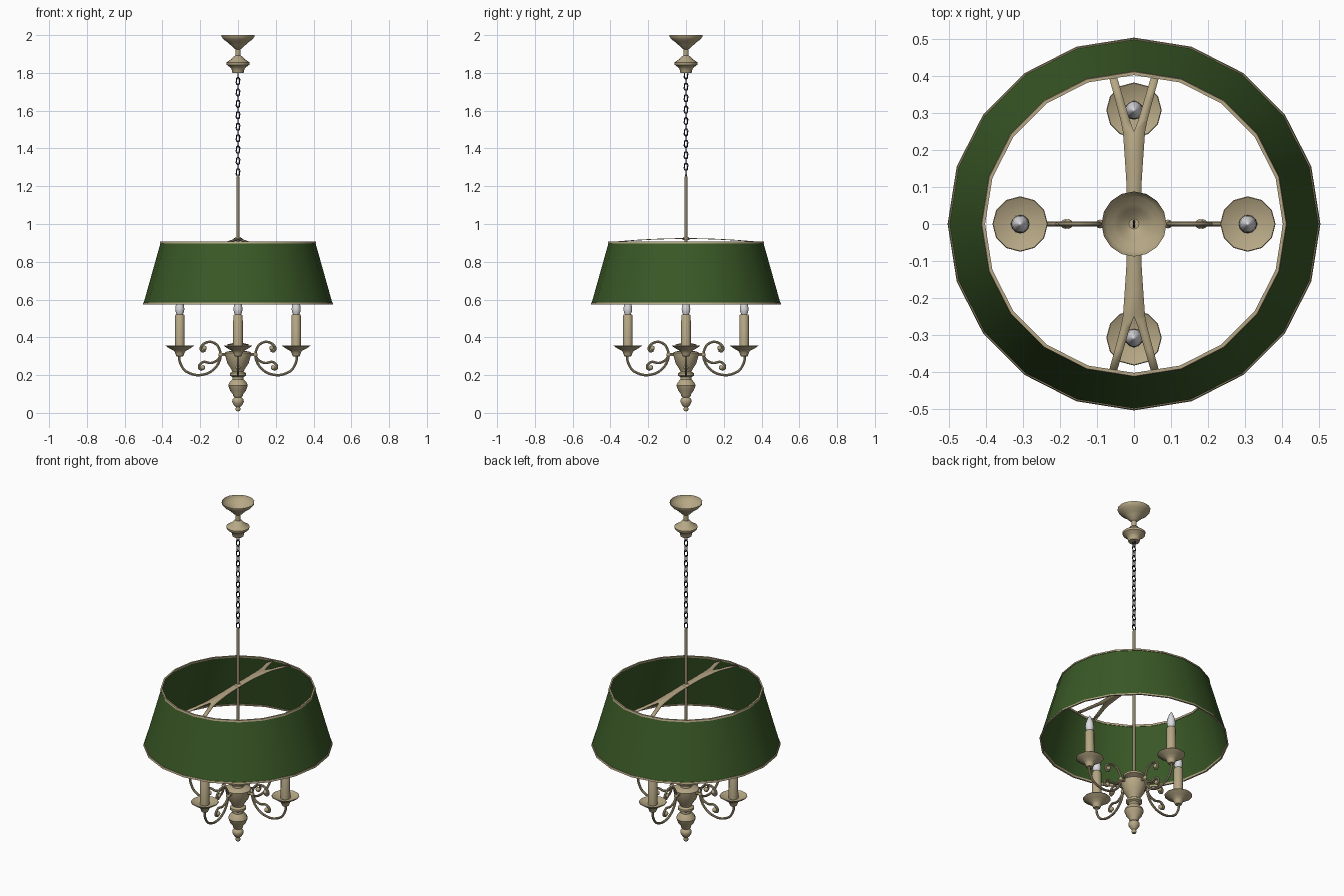
import bpy, bmesh, math
from mathutils import Vector, Matrix

if "Cube" in bpy.data.objects:
    bpy.data.objects.remove(bpy.data.objects["Cube"])


def material(name, rgb):
    m = bpy.data.materials.new(name)
    m.diffuse_color = (*rgb, 1)
    m.use_nodes = True
    m.node_tree.nodes["Principled BSDF"].inputs["Base Color"].default_value = m.diffuse_color
    return m


BRASS = material("antique_brass", (0.47, 0.39, 0.235))
GREEN = material("green_fabric", (0.042, 0.1, 0.02))
GLASS = material("bulb_glass", (0.72, 0.72, 0.75))
DARK = material("dark_iron", (0.02, 0.02, 0.03))


def finish(name, bm, mat, angle=40):
    me = bpy.data.meshes.new(name)
    bmesh.ops.remove_doubles(bm, verts=bm.verts, dist=1e-5)
    bm.to_mesh(me)
    bm.free()
    me.materials.append(mat)
    ob = bpy.data.objects.new(name, me)
    bpy.context.collection.objects.link(ob)
    bpy.ops.object.select_all(action='DESELECT')
    ob.select_set(True)
    bpy.context.view_layer.objects.active = ob
    bpy.ops.object.shade_smooth_by_angle(angle=math.radians(angle))
    return ob


def lathe(name, profile, sides, mat, loc=(0, 0, 0), closed=False):
    """Turn (radius, z) points, listed bottom to top on the outside."""
    bm = bmesh.new()
    rings = []
    for r, z in profile:
        rings.append([bm.verts.new((loc[0] + r * math.cos(2 * math.pi * j / sides),
                                    loc[1] + r * math.sin(2 * math.pi * j / sides),
                                    loc[2] + z)) for j in range(sides)])
    pairs = list(zip(rings, rings[1:]))
    if closed:
        pairs.append((rings[-1], rings[0]))
    for a, b in pairs:
        for j in range(sides):
            k = (j + 1) % sides
            bm.faces.new((a[j], a[k], b[k], b[j]))
    return finish(name, bm, mat)


def smooth_path(pts, steps=5):
    """Catmull-Rom through the points."""
    p = [Vector(v) for v in pts]
    p = [2 * p[0] - p[1]] + p + [2 * p[-1] - p[-2]]
    out = []
    for i in range(1, len(p) - 2):
        a, b, c, d = p[i - 1:i + 3]
        for s in range(steps):
            t = s / steps
            out.append(0.5 * (2 * b + (c - a) * t + (2 * a - 5 * b + 4 * c - d) * t * t
                              + (3 * b - a - 3 * c + d) * t ** 3))
    return out + [p[-2]]


def tube(bm, path, normal, radius, sides=8, closed=False):
    """Sweep a round section along a path lying in a plane with the given normal."""
    n, rings = len(path), []
    for i, p in enumerate(path):
        if closed:
            t = path[(i + 1) % n] - path[i - 1]
        else:
            t = path[min(i + 1, n - 1)] - path[max(i - 1, 0)]
        side = normal.cross(t.normalized())
        rings.append([bm.verts.new(p + radius * (math.cos(a) * side + math.sin(a) * normal))
                      for a in (2 * math.pi * j / sides for j in range(sides))])
    for i in range(n if closed else n - 1):
        a, b = rings[i], rings[(i + 1) % n]
        for j in range(sides):
            k = (j + 1) % sides
            bm.faces.new((a[j], a[k], b[k], b[j]))
    if not closed:
        bm.faces.new(rings[0][::-1])
        bm.faces.new(rings[-1])


# Ceiling canopy (open bowl) and the turned knob below it
lathe("ceiling_canopy", [(0.03, 1.8), (0.034, 1.82), (0.042, 1.83), (0.06, 1.843), (0.062, 1.855),
                         (0.035, 1.873), (0.022, 1.888), (0.013, 1.892), (0.013, 1.925),
                         (0.024, 1.932), (0.04, 1.948), (0.055, 1.962), (0.075, 1.976),
                         (0.086, 1.99), (0.088, 2.0)], 16, BRASS)
lathe("canopy_base", [(0, 1.8), (0.03, 1.8)][::-1][::-1], 16, BRASS)

# Chain of alternating oval links
bm = bmesh.new()
LINKS, LOW, HIGH = 18, 1.258, 1.802
pitch = (HIGH - LOW) / LINKS
for i in range(LINKS):
    z = LOW + pitch * (i + 0.5)
    u, nrm = (Vector((1, 0, 0)), Vector((0, 1, 0)))
    if i % 2:
        u, nrm = nrm, u
    path = []
    for k in range(12):
        a = 2 * math.pi * k / 12
        path.append(Vector((0, 0, z + 0.01 * math.sin(a) + (0.009 if k < 6 else -0.009)))
                    + u * 0.0095 * math.cos(a))
    tube(bm, path, nrm, 0.0028, 6, True)
bmesh.ops.recalc_face_normals(bm, faces=bm.faces)
finish("chain", bm, DARK)

# Central rod
lathe("center_rod", [(0, 0.3), (0.007, 0.3), (0.007, 1.25), (0.004, 1.262), (0, 1.262)], 10, BRASS)

# Lamp shade: 20-sided shell with rim bands
R0, R1, Z0, Z1, T = 0.5, 0.41, 0.58, 0.9, 0.003
lathe("lamp_shade", [(R0, Z0), (R1, Z1), (R1 - T, Z1), (R0 - T, Z0)], 20, GREEN, closed=True)
for name, r, z, d in (("shade_bottom_rim", R0, 0.574, 0.0025), ("shade_top_rim", R1, 0.897, 0.0025)):
    lathe(name, [(r + 0.003 + d / 2, z), (r + 0.003 - d / 2, z + 0.01),
                 (r - 0.006 - d / 2, z + 0.01), (r - 0.006 + d / 2, z)], 20, BRASS, closed=True)

# Arched shade support bar, forked at both ends
bm = bmesh.new()


def bar_point(x, y):
    return bm.verts.new((x, y, 0.904 + 0.021 * (1 - (y / 0.405) ** 2)))


for s in (1, -1):
    ys = [(0, 0.02), (0.06, 0.02), (0.12, 0.021), (0.18, 0.025), (0.25, 0.03)]
    for (ya, wa), (yb, wb) in zip(ys, ys[1:]):
        for m in (1, -1):
            q = [bar_point(0, s * ya), bar_point(m * wa, s * ya),
                 bar_point(m * wb, s * yb), bar_point(0, s * yb)]
            bm.faces.new(q if m * s > 0 else q[::-1])
    prong = [(0.25, 0.0, 0.03), (0.28, 0.011, 0.036), (0.34, 0.029, 0.052), (0.402, 0.047, 0.069)]
    for (ya, ia, oa), (yb, ib, ob_) in zip(prong, prong[1:]):
        for m in (1, -1):
            q = [bar_point(m * ia, s * ya), bar_point(m * oa, s * ya),
                 bar_point(m * ob_, s * yb), bar_point(m * ib, s * yb)]
            bm.faces.new(q if m * s > 0 else q[::-1])
bar = finish("shade_support_bar", bm, BRASS)
mod = bar.modifiers.new("thickness", 'SOLIDIFY')
mod.thickness = 0.004
lathe("support_collar", [(0.018, 0.915), (0.018, 0.925), (0.01, 0.932), (0.006, 0.932)], 12, BRASS)

# Turned central hub with finial
lathe("center_hub", [(0, 0.008), (0.01, 0.01), (0.014, 0.02), (0.011, 0.03), (0.022, 0.042),
                     (0.031, 0.06), (0.028, 0.074), (0.018, 0.082), (0.026, 0.09), (0.028, 0.1),
                     (0.042, 0.118), (0.052, 0.145), (0.046, 0.16), (0.03, 0.178), (0.03, 0.19),
                     (0.043, 0.197), (0.043, 0.21), (0.03, 0.218), (0.036, 0.232), (0.056, 0.262),
                     (0.067, 0.3), (0.07, 0.318), (0.06, 0.324), (0.03, 0.33), (0.028, 0.342),
                     (0.055, 0.352), (0.058, 0.362), (0.025, 0.37), (0.012, 0.38), (0, 0.38)],
      14, BRASS)

# Four scrolled arms, each with a drip pan, candle and bulb
ARM = [(0.31, 0.305), (0.308, 0.27), (0.285, 0.228), (0.245, 0.206), (0.205, 0.2), (0.155, 0.212),
       (0.115, 0.245), (0.095, 0.285), (0.093, 0.32), (0.108, 0.355), (0.14, 0.375), (0.175, 0.37),
       (0.2, 0.345)]
UPPER = [(0.093, 0.3), (0.096, 0.33), (0.112, 0.36), (0.145, 0.376), (0.18, 0.367),
         (0.198, 0.343), (0.188, 0.326), (0.172, 0.332)]
LOWER = [(0.093, 0.3), (0.112, 0.277), (0.145, 0.264), (0.18, 0.27), (0.203, 0.255),
         (0.205, 0.236), (0.188, 0.228)]
for i, side in enumerate(("right", "back", "left", "front")):
    rot = Matrix.Rotation(i * math.pi / 2, 3, 'Z')
    bm = bmesh.new()
    for pts in (ARM[:9], UPPER, LOWER):
        path = [Vector((p.x, 0, p.y)) for p in smooth_path(pts)]
        tube(bm, path, Vector((0, 1, 0)), 0.0065)
    tube(bm, [Vector((0.06, 0, 0.308)), Vector((0.093, 0, 0.308))], Vector((0, 1, 0)), 0.008)
    for x, z, r in ((0.178, 0.343, 0.013), (0.186, 0.24, 0.013), (0.092, 0.308, 0.012)):
        bmesh.ops.create_uvsphere(bm, u_segments=10, v_segments=6, radius=r,
                                  matrix=Matrix.Translation((x, 0, z)))
    bmesh.ops.recalc_face_normals(bm, faces=bm.faces)
    bmesh.ops.rotate(bm, cent=(0, 0, 0), matrix=rot, verts=bm.verts)
    finish(side + "_arm", bm, BRASS)

    at = rot @ Vector((0.308, 0, 0))
    lathe(side + "_drip_pan", [(0, 0.298), (0.018, 0.3), (0.024, 0.315), (0.03, 0.328),
                               (0.05, 0.338), (0.075, 0.355), (0.073, 0.358), (0.045, 0.345),
                               (0, 0.342)], 12, BRASS, at)
    lathe(side + "_candle", [(0.026, 0.34), (0.025, 0.515), (0.02, 0.522), (0, 0.522)],
          12, BRASS, at)
    lathe(side + "_bulb", [(0.016, 0.52), (0.022, 0.535), (0.024, 0.55), (0.021, 0.572),
                           (0.012, 0.598), (0.005, 0.612), (0, 0.618)], 10, GLASS, at)
